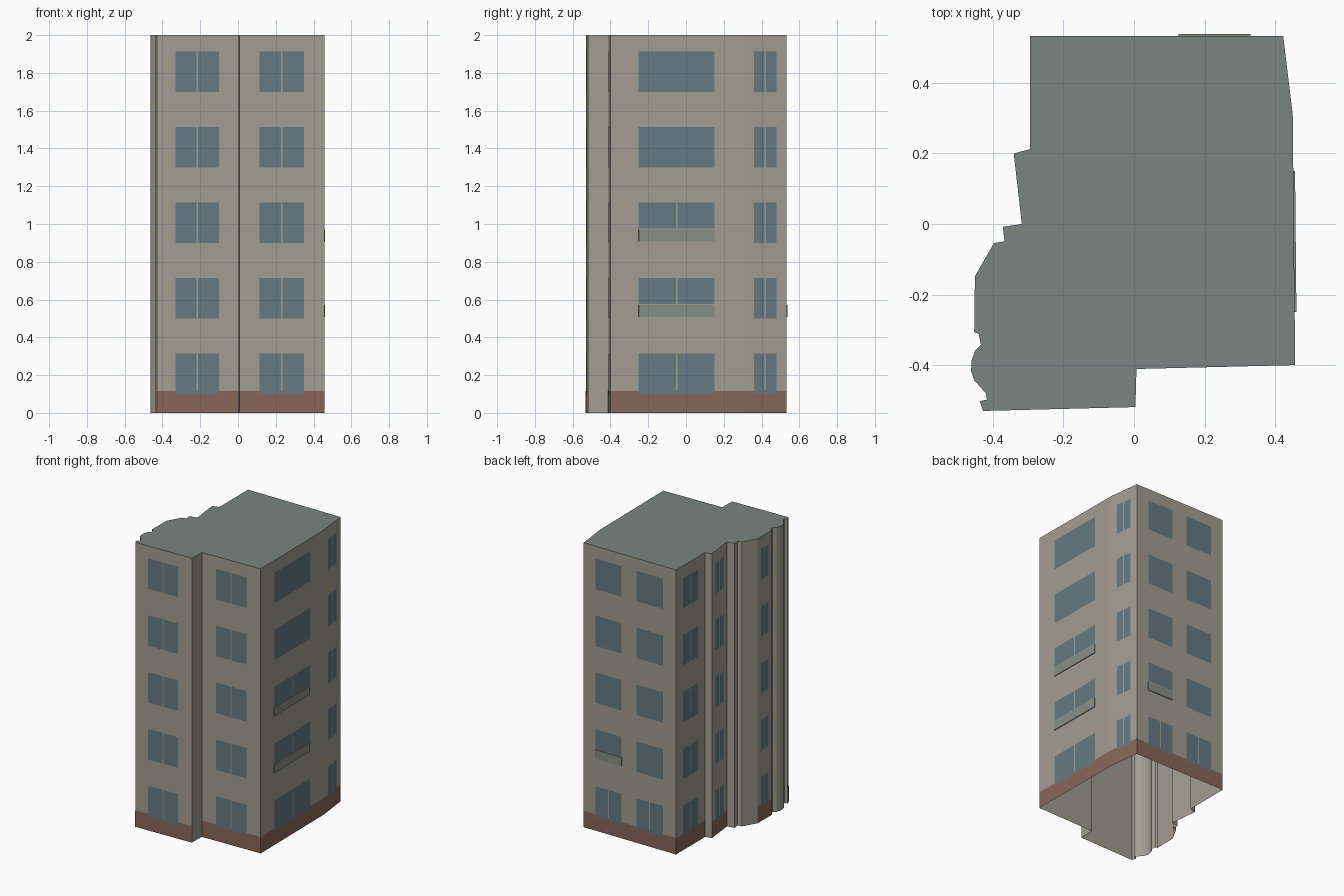
import bpy
from mathutils import Vector

if "Cube" in bpy.data.objects:
    bpy.data.objects.remove(bpy.data.objects["Cube"])

H = 2.0

def mat(name, r, g, b):
    m = bpy.data.materials.new(name)
    m.diffuse_color = (r, g, b, 1)
    m.use_nodes = True
    m.node_tree.nodes["Principled BSDF"].inputs["Base Color"].default_value = m.diffuse_color
    return m

PLASTER = mat("plaster", 0.36, 0.34, 0.295)
BRICK = mat("brick", 0.24, 0.135, 0.10)
GLASS = mat("glass", 0.13, 0.195, 0.22)
ROOF = mat("roofing", 0.20, 0.23, 0.22)
RAIL = mat("rail", 0.24, 0.27, 0.24)

# Footprint, clockwise seen from above, starting at the back left corner
PLAN = [Vector(p) for p in [
    (-0.295, 0.533), (0.423, 0.533), (0.45, 0.31), (0.457, -0.40),
    (0.007, -0.411), (0.004, -0.519), (-0.428, -0.53), (-0.437, -0.502),
    (-0.417, -0.498), (-0.42, -0.48), (-0.453, -0.443), (-0.462, -0.417),
    (-0.46, -0.386), (-0.451, -0.36), (-0.434, -0.343), (-0.44, -0.312),
    (-0.453, -0.306), (-0.451, -0.148), (-0.397, -0.054), (-0.367, -0.049),
    (-0.372, -0.008), (-0.318, 0.0), (-0.341, 0.20), (-0.295, 0.212)]]
N = len(PLAN)

def build(name, verts, faces, material):
    me = bpy.data.meshes.new(name)
    me.from_pydata(verts, [], faces)
    me.materials.append(material)
    ob = bpy.data.objects.new(name, me)
    bpy.context.collection.objects.link(ob)
    return ob

def wall_point(wall, t, z, off):
    """Point at fraction t along a wall, pushed outward by off."""
    a, b = PLAN[wall], PLAN[(wall + 1) % N]
    d = (b - a).normalized()
    p = a.lerp(b, t) + Vector((-d.y, d.x)) * off
    return (p.x, p.y, z)

def panel(wall, t0, t1, z0, z1, off):
    """Four corners wound to face outward."""
    return [wall_point(wall, t, z, off)
            for t, z in ((t0, z0), (t0, z1), (t1, z1), (t1, z0))]

def build_panels(name, quads, material):
    verts = [v for q in quads for v in q]
    faces = [tuple(range(4 * i, 4 * i + 4)) for i in range(len(quads))]
    return build(name, verts, faces, material)

# Wall shell, open underneath
build_panels("walls", [panel(i, 0, 1, 0, H, 0) for i in range(N)], PLASTER)

# Flat roof
build("roof", [(p.x, p.y, H) for p in PLAN], [tuple(reversed(range(N)))], ROOF)

# Brick plinth on the main facades
FACADES = [0, 1, 2, 3, 5, 16, 21, 23]
FACADES[-2:] = [22 - 1 + 0, 23]
FACADES = [0, 1, 2, 3, 5, 16, 21, 23]
build_panels("brick_plinth", [panel(w, 0, 1, 0, 0.115, 0.0012) for w in FACADES], BRICK)

# Window columns: wall, start, end, floors with a mullion, floors with a rail
ALL = range(5)
COLUMNS = [
    (0, 0.14, 0.425, [0], []),
    (0, 0.586, 0.87, [0], [1]),
    (1, 0.238, 0.776, ALL, []),
    (2, 0.225, 0.789, [0, 1, 2], [1, 2]),
    (3, 0.238, 0.76, ALL, []),
    (5, 0.24, 0.773, ALL, []),
    (16, 0.25, 0.77, ALL, []),
    (21, 0.25, 0.77, ALL, []),
    (23, 0.24, 0.76, ALL, []),
]
panes, rails = [], []
for wall, t0, t1, split, railed in COLUMNS:
    length = (PLAN[(wall + 1) % N] - PLAN[wall]).length
    gap, mid = 0.004 / length, (t0 + t1) / 2
    for f in ALL:
        z0, z1 = 0.4 * f + 0.1, 0.4 * f + 0.314
        if f in railed:
            rails.append((wall, t0, t1, z0 + 0.008, z0 + 0.07))
            z0 += 0.077
        spans = [(t0, mid - gap), (mid + gap, t1)] if f in split else [(t0, t1)]
        panes += [panel(wall, a, b, z0, z1, 0.0025) for a, b in spans]
build_panels("windows", panes, GLASS)

# Shallow balcony rails in front of the lower part of some windows
BOX = [(0, 3, 2, 1), (4, 5, 6, 7), (0, 1, 5, 4), (1, 2, 6, 5), (2, 3, 7, 6), (3, 0, 4, 7)]
for i, r in enumerate(rails):
    build(f"balcony_rail_{i + 1}", panel(*r, 0) + panel(*r, 0.005), BOX, RAIL)
